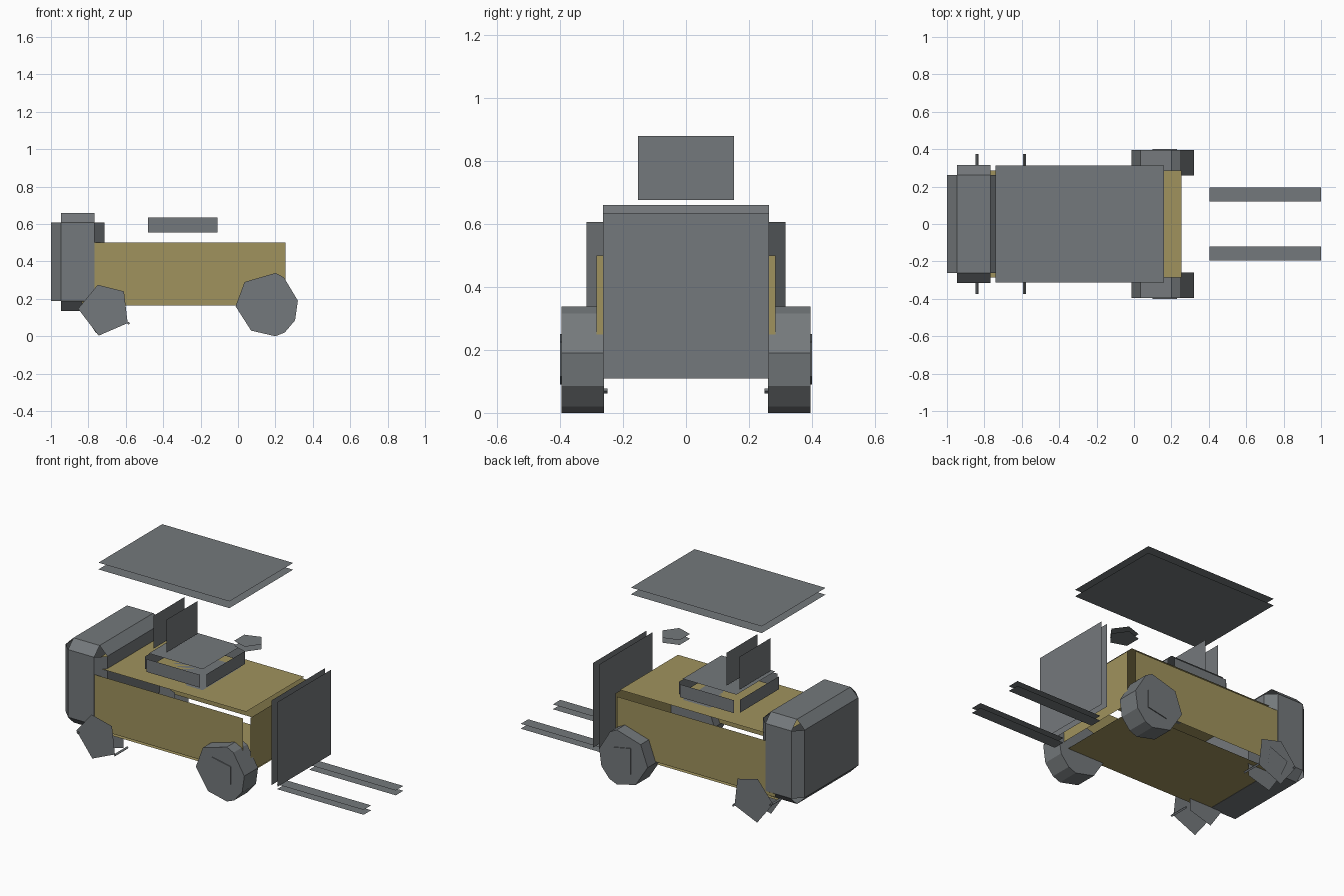
import bpy, bmesh
from mathutils import Vector
from math import cos, sin, radians

cube = bpy.data.objects.get("Cube")
if cube:
    bpy.data.objects.remove(cube)


def material(name, rgb):
    m = bpy.data.materials.new(name)
    m.use_nodes = True
    color = (*rgb, 1)
    m.diffuse_color = color
    m.node_tree.nodes["Principled BSDF"].inputs["Base Color"].default_value = color
    return m


TAN = material("tan paint", (0.35, 0.29, 0.11))
GRAY = material("gray metal", (0.175, 0.19, 0.20))


def finish(bm, name, mat):
    mesh = bpy.data.meshes.new(name)
    bm.to_mesh(mesh)
    bm.free()
    mesh.materials.append(mat)
    obj = bpy.data.objects.new(name, mesh)
    bpy.context.collection.objects.link(obj)
    return obj


def add_face(bm, points, outward):
    f = bm.faces.new([bm.verts.new(p) for p in points])
    f.normal_update()
    if f.normal.dot(outward) < 0:
        f.normal_flip()


def panel_box(name, center, half, gap, mat, strips=False):
    """Box of six panels pushed out by gap; strips adds chamfered edges, corners stay open."""
    bm = bmesh.new()
    c = Vector(center)
    for a in range(3):
        b, d = (a + 1) % 3, (a + 2) % 3
        for s in (-1, 1):
            # flat panel across axis a
            if half[b] > 0 and half[d] > 0:
                pts = []
                for u, v in ((-1, -1), (1, -1), (1, 1), (-1, 1)):
                    p = Vector((0, 0, 0))
                    p[a] = s * (half[a] + gap)
                    p[b], p[d] = u * half[b], v * half[d]
                    pts.append(c + p)
                out = Vector((0, 0, 0))
                out[a] = s
                add_face(bm, pts, out)
            # chamfer strip running along axis a
            for t in (-1, 1) if strips else ():
                pts = []
                for u, k in ((-1, 0), (1, 0), (1, 1), (-1, 1)):
                    p = Vector((0, 0, 0))
                    p[a] = u * half[a]
                    p[b] = s * (half[b] + gap * k)
                    p[d] = t * (half[d] + gap * (1 - k))
                    pts.append(c + p)
                out = Vector((0, 0, 0))
                out[b], out[d] = s, t
                add_face(bm, pts, out)
    if strips:
        bmesh.ops.remove_doubles(bm, verts=bm.verts, dist=0.0005)
    return finish(bm, name, mat)


def sheet(name, outline, y, side):
    """Flat upright plate at depth y on one side."""
    bm = bmesh.new()
    add_face(bm, [(x, y * side, z) for x, z in outline], Vector((0, side, 0)))
    return finish(bm, name, GRAY)


def prism(name, outline, y0, y1, side):
    bm = bmesh.new()
    f = bm.faces.new([bm.verts.new((x, y0 * side, z)) for x, z in outline])
    ext = bmesh.ops.extrude_face_region(bm, geom=[f], use_keep_orig=True)
    moved = [v for v in ext["geom"] if isinstance(v, bmesh.types.BMVert)]
    bmesh.ops.translate(bm, verts=moved, vec=(0, (y1 - y0) * side, 0))
    bmesh.ops.recalc_face_normals(bm, faces=bm.faces)
    return finish(bm, name, GRAY)


def ring(cx, cz, r, n, start):
    return [(cx + r * cos(radians(start + i * 360 / n)),
             cz + r * sin(radians(start + i * 360 / n))) for i in range(n)]


# Body, rear weight, roof
panel_box("body", (-0.29, 0, 0.3325), (0.545, 0.285, 0.1675), 0.03, TAN)
panel_box("counterweight", (-0.857, 0, 0.397), (0.09, 0.263, 0.21), 0.053, GRAY, True)
panel_box("roof", (-0.29, 0, 1.18), (0.45, 0.313, 0), 0.021, GRAY)

# Seat
panel_box("seat_cushion", (-0.295, 0, 0.595), (0.185, 0.19, 0.04), 0.025, GRAY)
panel_box("seat_back", (-0.43, 0, 0.778), (0, 0.152, 0.102), 0.045, GRAY)

# Lifting gear
panel_box("mast_plate", (0.435, 0, 0.372), (0, 0.263, 0.263), 0.02, GRAY)
for side, label in ((-1, "front_side"), (1, "back_side")):
    panel_box("fork_" + label, (0.7025, 0.158 * side, 0.07), (0.2975, 0.037, 0), 0.015, GRAY)

# Steering wheel: two level plates
bm = bmesh.new()
for z, up in ((0.785, -1), (0.815, 1)):
    add_face(bm, [(x, y, z) for x, y in ring(0.077, 0, 0.085, 5, 0)], Vector((0, 0, up)))
finish(bm, "steering_wheel", GRAY)

# Wheels
drive_rim = [(0.2, 0.338), (0.245, 0.315), (0.32, 0.19), (0.305, 0.085), (0.25, 0.02),
             (0.2, 0), (0.07, 0.03), (-0.013, 0.16), (0.035, 0.29)]
drive_hub = [(0.1, 0.25), (0.23, 0.225), (0.23, 0.115), (0.1, 0.09)]
steer_rim = [(-0.855, 0.147), (-0.75, 0.275), (-0.61, 0.24), (-0.59, 0.07), (-0.745, 0.003)]
steer_hub = [(-0.79, 0.16), (-0.665, 0.21), (-0.65, 0.095), (-0.745, 0.06)]
for side, label in ((-1, "front_side"), (1, "back_side")):
    prism("drive_wheel_" + label, drive_rim, 0.26, 0.395, side)
    prism("drive_hub_" + label, drive_hub, 0.39, 0.4, side)
    sheet("steer_wheel_outer_" + label, steer_rim, 0.366, side)
    sheet("steer_hub_" + label, steer_hub, 0.372, side)
    sheet("steer_wheel_inner_" + label, ring(-0.715, 0.14, 0.13, 5, 250), 0.25, side)
    # Narrow tread remnants
    for x, z in ((-0.84, 0.14), (-0.585, 0.07)):
        prism("steer_tread_" + label, ring(x, z, 0.008, 4, 0), 0.25, 0.374, side)
